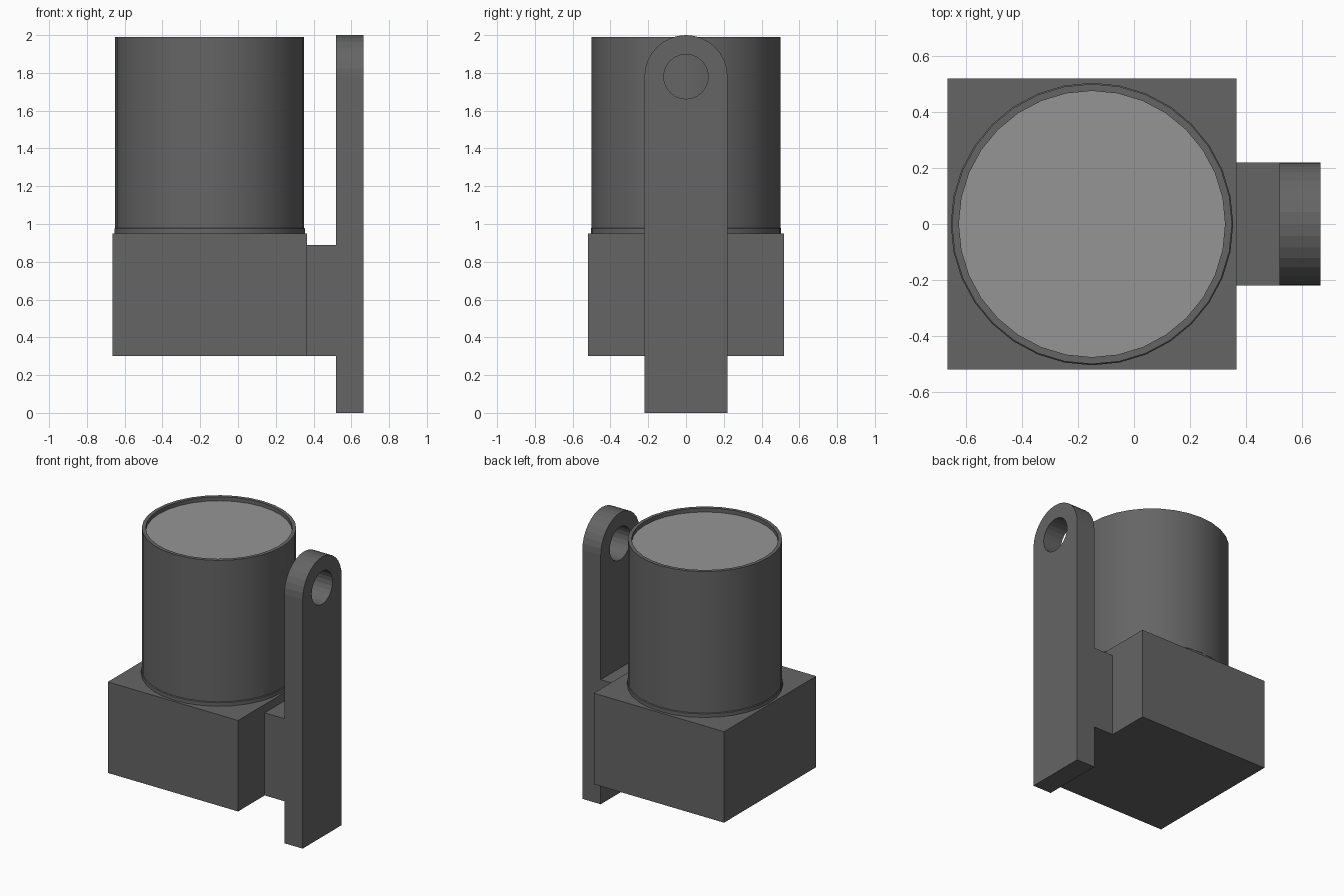
import bpy, bmesh
from math import sin, cos, pi

if "Cube" in bpy.data.objects:
    bpy.data.objects.remove(bpy.data.objects["Cube"])


def material(name, v):
    m = bpy.data.materials.new(name)
    m.diffuse_color = (v, v, v, 1)
    m.use_nodes = True
    m.node_tree.nodes["Principled BSDF"].inputs["Base Color"].default_value = m.diffuse_color
    return m


DARK = material("dark_grey", 0.13)
PALE = material("pale_grey", 0.3)


def make_object(name, bm, mat):
    bmesh.ops.recalc_face_normals(bm, faces=bm.faces)
    me = bpy.data.meshes.new(name)
    bm.to_mesh(me)
    bm.free()
    ob = bpy.data.objects.new(name, me)
    ob.data.materials.append(mat)
    bpy.context.collection.objects.link(ob)
    return ob


def box(name, lo, hi):
    bm = bmesh.new()
    bmesh.ops.create_cube(bm, size=1)
    for v in bm.verts:
        v.co = [lo[i] + (v.co[i] + 0.5) * (hi[i] - lo[i]) for i in range(3)]
    return make_object(name, bm, DARK)


def prism_x(name, outline, x0, x1):
    """Extrude a y-z outline along x."""
    bm = bmesh.new()
    face = bm.faces.new([bm.verts.new((x0, y, z)) for y, z in outline])
    ext = bmesh.ops.extrude_face_region(bm, geom=[face])["geom"]
    bmesh.ops.translate(bm, vec=(x1 - x0, 0, 0),
                        verts=[v for v in ext if isinstance(v, bmesh.types.BMVert)])
    return make_object(name, bm, DARK)


def lathe(name, profile, cx, mat, n=32):
    """Spin an r-z profile; both ends are capped where open."""
    bm = bmesh.new()
    rings = [[bm.verts.new((cx + r * cos(2 * pi * i / n), r * sin(2 * pi * i / n), z))
              for i in range(n)] for r, z in profile]
    for a, b in zip(rings, rings[1:]):
        for i in range(n):
            j = (i + 1) % n
            bm.faces.new((a[i], a[j], b[j], b[i]))
    bm.faces.new(rings[0])
    bm.faces.new(rings[-1])
    ob = make_object(name, bm, mat)
    smooth(ob)
    return ob


def select(ob):
    bpy.ops.object.select_all(action='DESELECT')
    ob.select_set(True)
    bpy.context.view_layer.objects.active = ob


def smooth(ob):
    select(ob)
    bpy.ops.object.shade_smooth_by_angle(angle=0.52)


def boolean(ob, tool, op):
    mod = ob.modifiers.new(op.lower(), 'BOOLEAN')
    mod.object, mod.operation, mod.solver = tool, op, 'EXACT'
    select(ob)
    bpy.ops.object.modifier_apply(modifier=mod.name)
    bpy.data.objects.remove(tool)


CX = -0.15

# Square housing block
box("housing", (-0.665, -0.52, 0.30), (0.365, 0.52, 0.95))

# Round barrel with a slight foot and a raised rim around a recess
lathe("barrel", [(0.504, 0.95), (0.504, 0.975), (0.50, 0.98), (0.50, 1.99),
                 (0.475, 1.99), (0.475, 1.96)], CX, DARK)

# Pale disc lying in the recess
lathe("front_disc", [(0.475, 1.955), (0.475, 1.962)], CX, PALE)

# Upright arm with a rounded top, a bridge to the housing and a round eye
W, ZC = 0.22, 1.78
arch = [(W * cos(pi * i / 16), ZC + W * sin(pi * i / 16)) for i in range(17)]
arm = prism_x("arm", [(-W, 0), (W, 0)] + arch, 0.52, 0.665)
bridge = box("bridge", (0.365, -W, 0.30), (0.52, W, 0.89))
boolean(arm, bridge, 'UNION')
eye = prism_x("eye_cutter", [(0.118 * cos(pi * i / 12), ZC + 0.118 * sin(pi * i / 12))
                             for i in range(24)], 0.4, 0.8)
eye.hide_render = True
boolean(arm, eye, 'DIFFERENCE')
